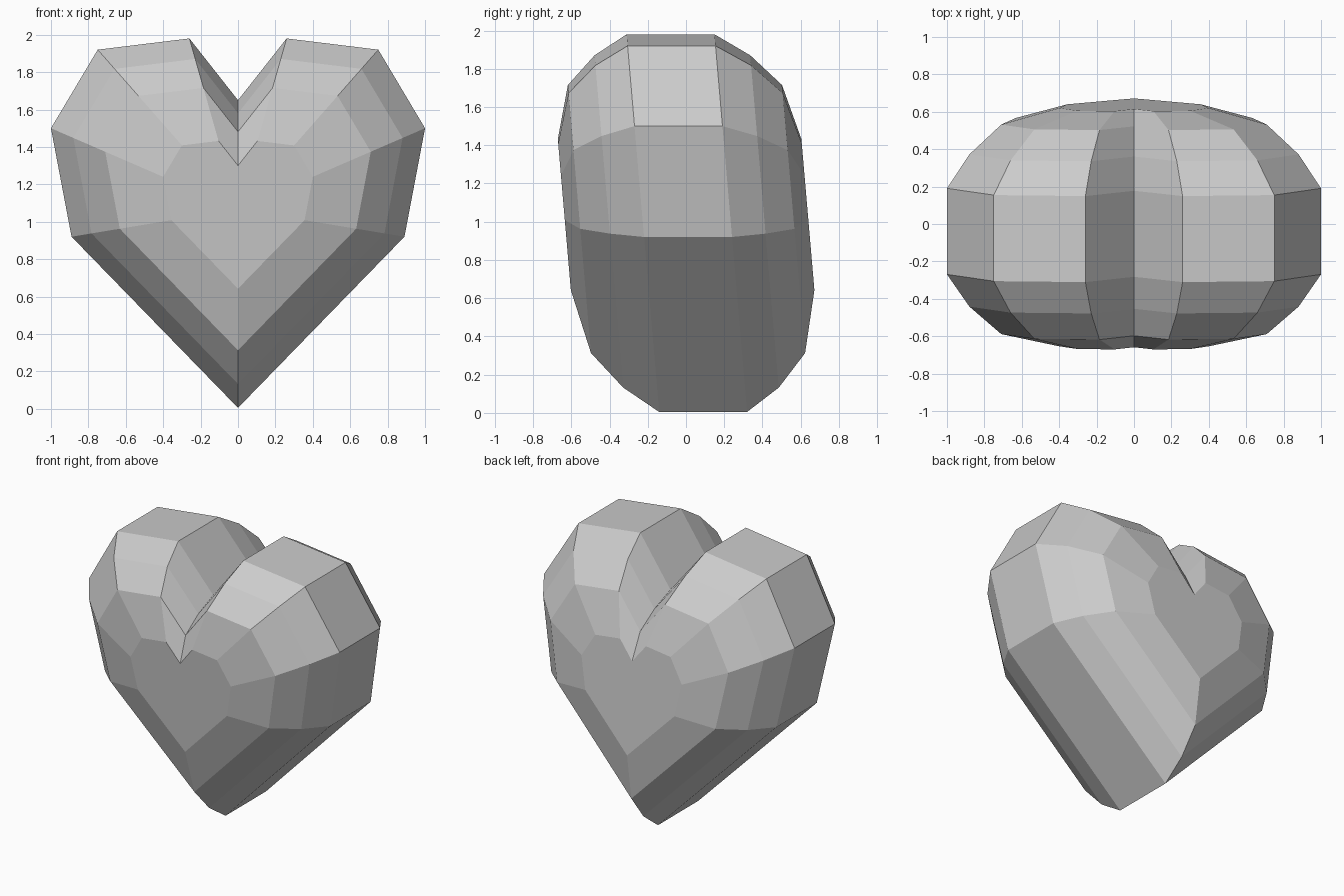
import bpy, bmesh

if "Cube" in bpy.data.objects:
    bpy.data.objects.remove(bpy.data.objects["Cube"])

# Heart outline: right half from the notch round to the bottom tip, then mirrored
half = [(0, 1.65), (0.26, 1.98), (0.75, 1.92), (1.0, 1.50), (0.89, 0.92), (0, 0.005)]
outline = half + [(-x, z) for x, z in reversed(half[1:-1])]

# Cross-section rings: (depth from the middle, scale of the outline)
steps = [(0.23, 1.0), (0.407, 0.88), (0.56, 0.71), (0.637, 0.40)]
rings = [(-d, s) for d, s in reversed(steps)] + steps
CENTRE_Z = 1.067


def ring_point(x, z, depth, scale):
    """Scale about the heart centre and lean the body slightly forwards."""
    z = CENTRE_Z + scale * (z - CENTRE_Z)
    return (x * scale, depth + 0.09 - 0.0862 * z, z)


# Heart body: bridge the rings and cap front and back
bm = bmesh.new()
loops = [[bm.verts.new(ring_point(x, z, d, s)) for x, z in outline] for d, s in rings]
n = len(outline)
for a, b in zip(loops, loops[1:]):
    for i in range(n):
        j = (i + 1) % n
        bm.faces.new((a[i], a[j], b[j], b[i]))
bm.faces.new(loops[0])
bm.faces.new(loops[-1][::-1])
bmesh.ops.recalc_face_normals(bm, faces=bm.faces)

mesh = bpy.data.meshes.new("heart")
bm.to_mesh(mesh)
bm.free()
bpy.context.collection.objects.link(bpy.data.objects.new("heart", mesh))
